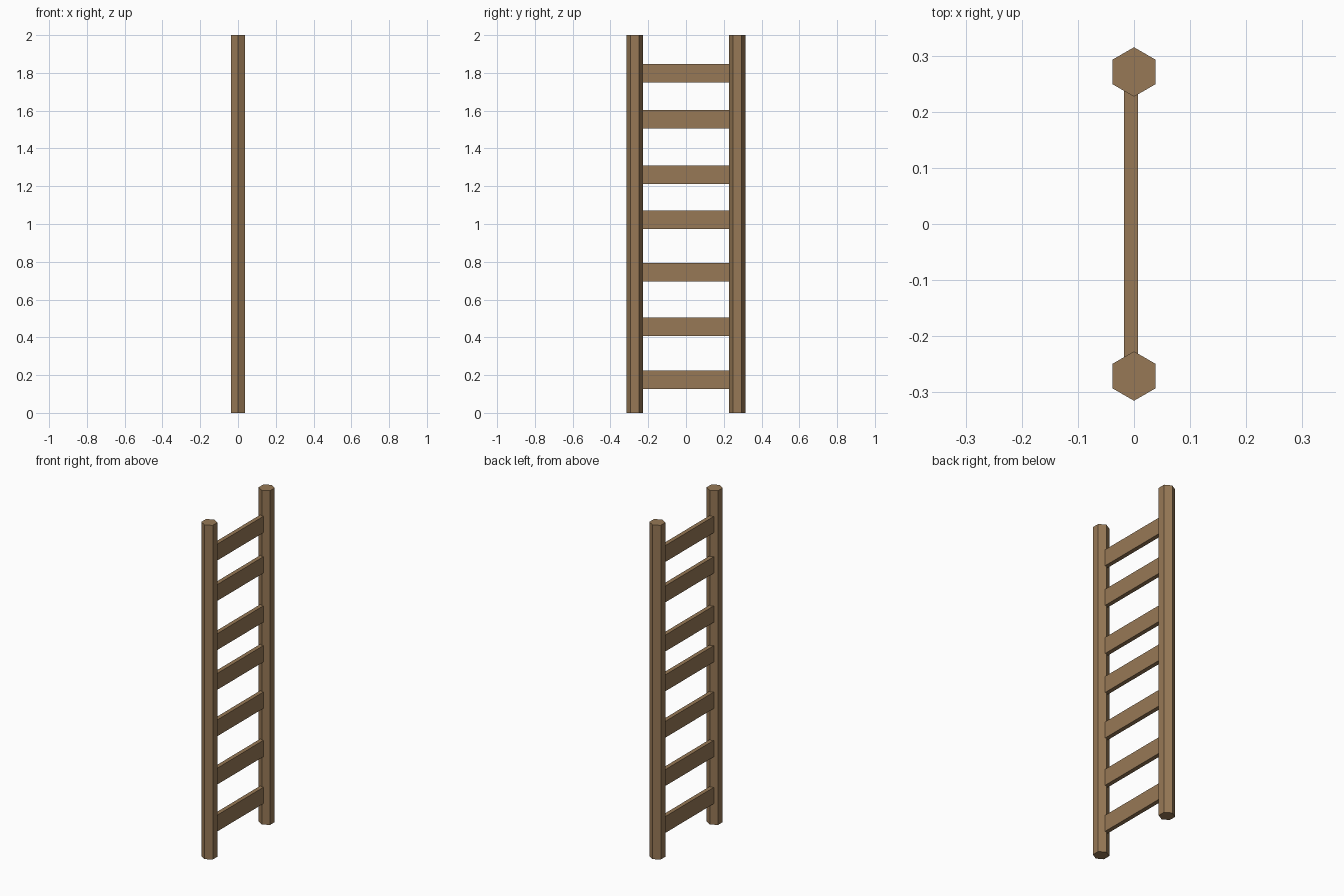
import bpy

cube = bpy.data.objects.get("Cube")
if cube:
    bpy.data.objects.remove(cube, do_unlink=True)

# Brown wood shared by every part
wood = bpy.data.materials.new("brown_wood")
wood.use_nodes = True
colour = (0.31, 0.19, 0.092, 1)
wood.diffuse_color = colour
wood.node_tree.nodes["Principled BSDF"].inputs["Base Color"].default_value = colour


def finish(name):
    part = bpy.context.object
    part.name = name
    part.data.materials.append(wood)
    return part


# Two hexagonal posts, with a corner pointing along y
for side, name in ((-1, "front_post"), (1, "back_post")):
    bpy.ops.mesh.primitive_cylinder_add(vertices=6, radius=0.044, depth=2,
                                        location=(0, side * 0.271, 1))
    finish(name)

# Flat rungs at slightly uneven heights, with ends sunk into the posts
rung_heights = (0.175, 0.456, 0.745, 1.023, 1.261, 1.555, 1.797)
for number, height in enumerate(rung_heights, 1):
    bpy.ops.mesh.primitive_cube_add(size=1, location=(-0.0055, 0, height))
    rung = finish(f"rung_{number}")
    rung.scale = (0.025, 0.51, 0.098)
